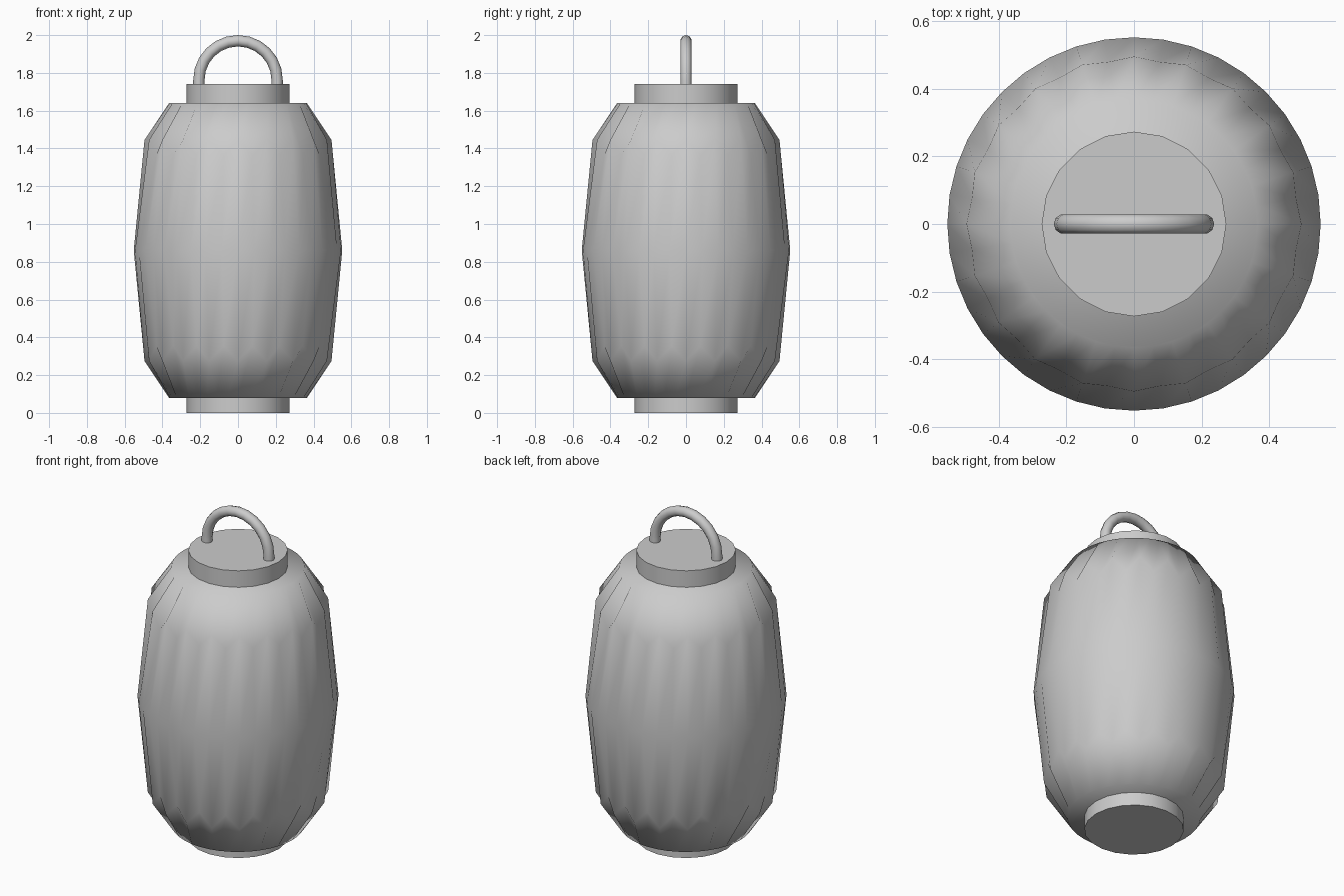
import bpy
import bmesh
from math import sin, cos, pi, radians
from mathutils import Vector

cube = bpy.data.objects.get("Cube")
if cube:
    bpy.data.objects.remove(cube, do_unlink=True)

# One plain grey for the whole lantern
GREY = (0.6, 0.6, 0.6, 1.0)
grey = bpy.data.materials.new("plain_grey")
grey.use_nodes = True
grey.diffuse_color = GREY
grey.node_tree.nodes["Principled BSDF"].inputs["Base Color"].default_value = GREY

SIDES = 20


def loft(name, rings, sharp_angle):
    """Join closed rings of points into a capped, smooth shaded skin."""
    bm = bmesh.new()
    loops = [[bm.verts.new(p) for p in ring] for ring in rings]
    for a, b in zip(loops, loops[1:]):
        n = len(a)
        for i in range(n):
            j = (i + 1) % n
            bm.faces.new((a[i], a[j], b[j], b[i]))
    bm.faces.new(loops[0][::-1])
    bm.faces.new(loops[-1])
    bmesh.ops.recalc_face_normals(bm, faces=bm.faces)
    mesh = bpy.data.meshes.new(name)
    bm.to_mesh(mesh)
    bm.free()
    mesh.materials.append(grey)
    obj = bpy.data.objects.new(name, mesh)
    bpy.context.collection.objects.link(obj)
    bpy.ops.object.select_all(action='DESELECT')
    obj.select_set(True)
    bpy.context.view_layer.objects.active = obj
    bpy.ops.object.shade_smooth_by_angle(angle=radians(sharp_angle))
    return obj


def pleated_ring(ridge, valley):
    """Ring whose points alternate between two (radius, height) pairs."""
    ring = []
    for i in range(2 * SIDES):
        r, z = valley if i % 2 else ridge
        a = pi * i / SIDES
        ring.append(Vector((r * cos(a), r * sin(a), z)))
    return ring


def disc(name, radius, bottom, top):
    rings = [[Vector((radius * cos(2 * pi * i / SIDES), radius * sin(2 * pi * i / SIDES), z))
              for i in range(SIDES)] for z in (bottom, top)]
    return loft(name, rings, 30)


# Pleated paper body, the same above and below its middle
MIDDLE = 0.86
half = [((0.365, 0.78), (0.365, 0.78)), ((0.495, 0.585), (0.485, 0.505))]
upper = [[(r, MIDDLE + h) for r, h in pair] for pair in half]
lower = [[(r, MIDDLE - h) for r, h in pair] for pair in half]
widest = [(0.552, MIDDLE)] * 2
body = [pleated_ring(*pair) for pair in lower + [widest] + upper[::-1]]
loft("lantern_body", body, 80)

# Base and top cap
disc("base", 0.273, 0.0, 0.09)
disc("top_cap", 0.273, 1.63, 1.74)

# Arched carrying handle with short straight feet
ARC, TUBE, CENTRE, STEPS, TUBE_SIDES = 0.207, 0.03, 1.763, 12, 10
path = [(Vector((ARC, 0, 1.72)), 0.0)]
path += [(Vector((ARC * cos(t), 0, CENTRE + ARC * sin(t))), t)
         for t in (pi * i / STEPS for i in range(STEPS + 1))]
path.append((Vector((-ARC, 0, 1.72)), pi))
handle = []
for centre, t in path:
    outward = Vector((cos(t), 0, sin(t)))
    handle.append([centre + TUBE * (cos(a) * outward + sin(a) * Vector((0, 1, 0)))
                   for a in (2 * pi * k / TUBE_SIDES for k in range(TUBE_SIDES))])
loft("handle", handle, 60)
